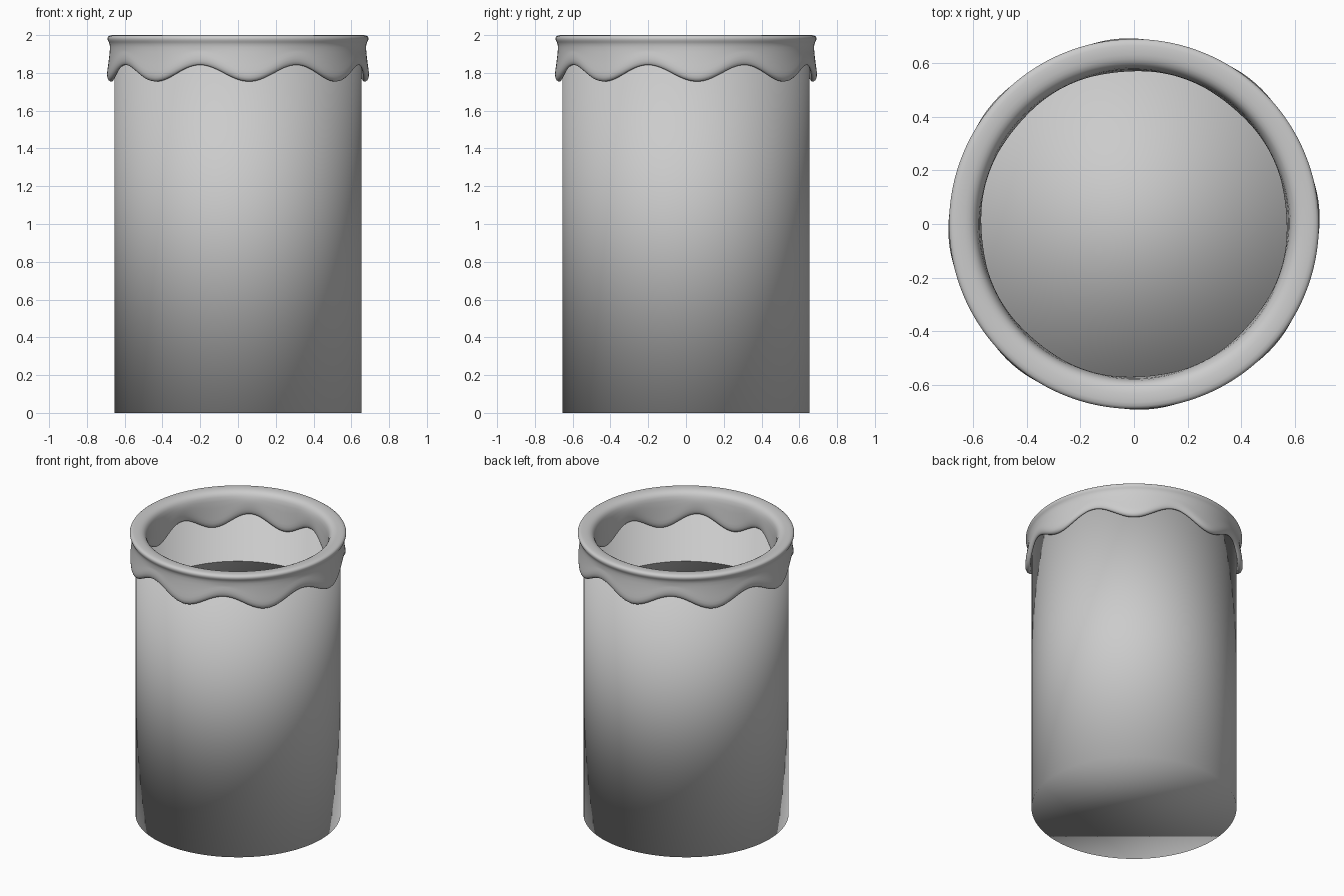
import bpy, bmesh
from math import sin, cos, tau, radians

if "Cube" in bpy.data.objects:
    bpy.data.objects.remove(bpy.data.objects["Cube"])


def lathe(name, profile_at, segs, closed=False, cap_start=False, cap_end=False):
    """Spin a profile; profile_at(angle) returns a list of (radius, z)."""
    bm = bmesh.new()
    rings = []
    for i in range(segs):
        a = tau * i / segs
        rings.append([bm.verts.new((r * cos(a), r * sin(a), z)) for r, z in profile_at(a)])
    n = len(rings[0])
    for i in range(segs):
        p, q = rings[i], rings[(i + 1) % segs]
        for j in range(n if closed else n - 1):
            k = (j + 1) % n
            bm.faces.new((p[j], q[j], q[k], p[k]))
    if cap_start:
        bm.faces.new([ring[0] for ring in rings])
    if cap_end:
        bm.faces.new([ring[-1] for ring in rings])
    bmesh.ops.recalc_face_normals(bm, faces=bm.faces)
    for f in bm.faces:
        f.smooth = True
    me = bpy.data.meshes.new(name)
    bm.to_mesh(me)
    bm.free()
    ob = bpy.data.objects.new(name, me)
    bpy.context.collection.objects.link(ob)
    return ob


# Hollow cup with a thin wall, softly shaded all over
lathe("cup", lambda a: [(0.655, 0), (0.655, 1.96), (0.605, 1.96), (0.605, 0.06)],
      96, cap_start=True, cap_end=True)

# Liquid filling the cup
lathe("liquid", lambda a: [(0.602, 0.062), (0.602, 1.5)], 96, cap_start=True, cap_end=True)


# Dripping coating over the rim: eight drips, thicker at their tips
def coating(a):
    w = cos(8 * (a - radians(5)))           # 1 at drip tip, -1 between drips
    low = 1.798 - 0.045 * w
    b = 0.006 * w                           # extra swelling at the tips
    return [(0.657, 1.962), (0.657, low + 0.012), (0.668, low - 0.004),
            (0.685 + b, low + 0.004), (0.691 + b, low + 0.035), (0.683 + b, low + 0.075),
            (0.678, 1.92), (0.678, 1.955), (0.689, 1.968), (0.693, 1.985),
            (0.684, 2.0), (0.65, 2.001), (0.615, 1.998), (0.59, 1.982),
            (0.578, 1.95), (0.574, low + 0.08), (0.571 - b / 2, low + 0.035),
            (0.577 - b / 2, low + 0.004), (0.592, low - 0.004), (0.603, low + 0.012),
            (0.603, 1.962)]


rim = lathe("rim_drips", coating, 128, closed=True)
sub = rim.modifiers.new("Smooth", 'SUBSURF')
sub.levels = sub.render_levels = 1
